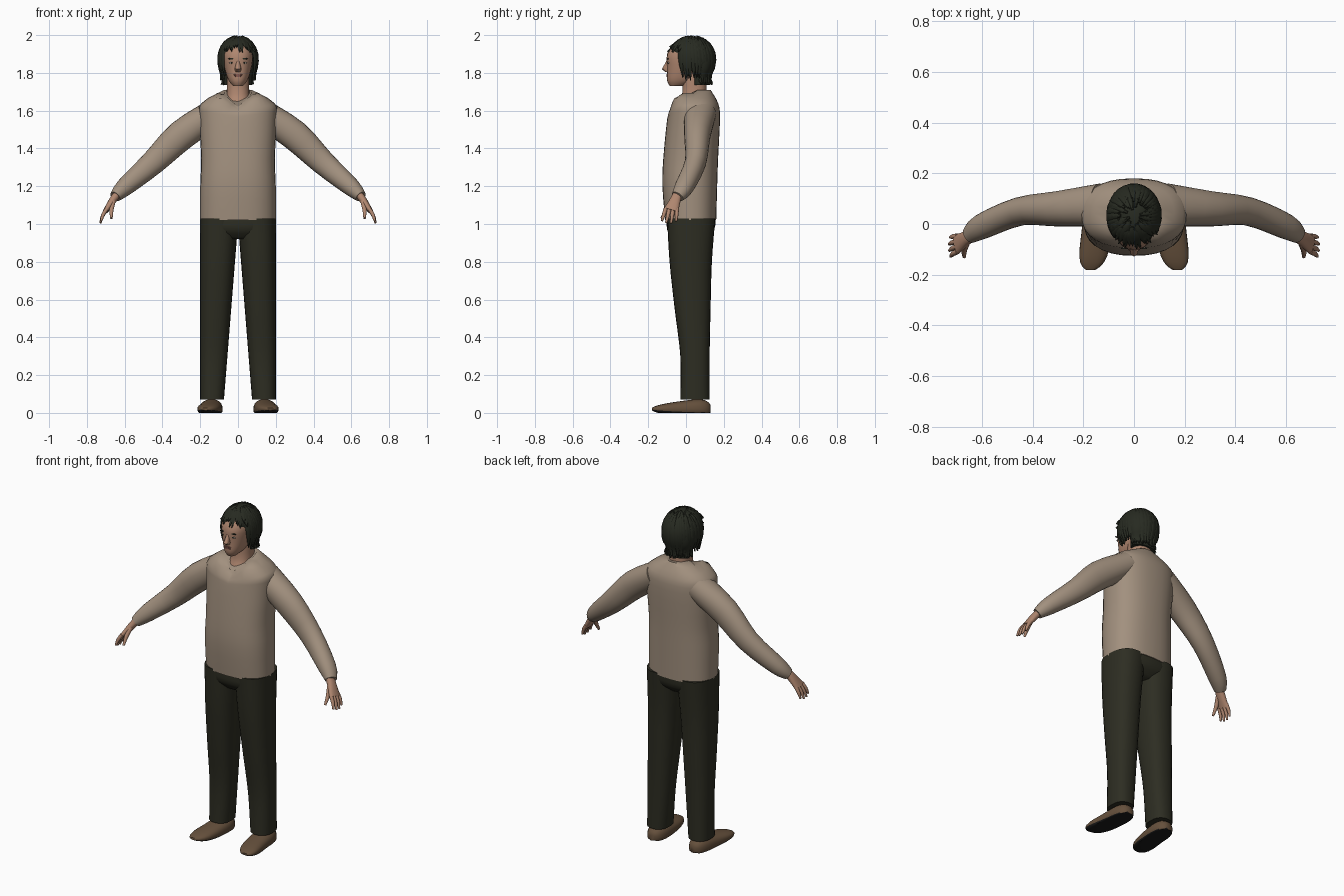
import bpy, bmesh, math, random
from mathutils import Vector

cube = bpy.data.objects.get("Cube")
if cube:
    bpy.data.objects.remove(cube, do_unlink=True)
random.seed(4)
X, Y, Z = Vector((1, 0, 0)), Vector((0, 1, 0)), Vector((0, 0, 1))
SIDES = (("left", 1), ("right", -1))


def material(name, *rgb):
    mat = bpy.data.materials.new(name)
    mat.use_nodes = True
    mat.diffuse_color = (*rgb, 1)
    mat.node_tree.nodes["Principled BSDF"].inputs["Base Color"].default_value = (*rgb, 1)
    return mat


WOOL = material("beige wool", .36, .28, .21)
CLOTH = material("dark trouser cloth", .026, .026, .016)
HAIR = material("dark hair", .02, .023, .015)
SKIN = material("skin", .43, .24, .16)
LEATHER = material("brown leather", .13, .08, .045)
SOLE = material("black sole", .01, .01, .01)
LIPS = material("lips", .24, .1, .08)
EYE = material("eye white", .45, .4, .35)


def clamp(value):
    return min(max(value, 0), 1)


def smooth_rows(rows, steps):
    """Resample control rows along a Catmull-Rom curve."""
    rows = [Vector(row) for row in rows]
    result = []
    for i in range(len(rows) - 1):
        before, start = rows[max(i - 1, 0)], rows[i]
        end, after = rows[i + 1], rows[min(i + 2, len(rows) - 1)]
        leave, arrive = (end - before) / 2, (after - start) / 2
        for k in range(steps):
            t = k / steps
            fall = (1 - t) ** 2
            result.append(start * fall * (1 + 2 * t) + leave * t * fall
                          + end * t * t * (3 - 2 * t) - arrive * t * t * (1 - t))
    return result + [rows[-1]]


def signed_power(value, exponent):
    return math.copysign(abs(value) ** exponent, value)


def loft(name, rows, mat, n=24, power=2.3, axis=None, ref=X, side=1, steps=3):
    """Skin rings given as (x, y, z, half width, half depth) along a path or fixed axis."""
    rows = smooth_rows(rows, steps)
    centres = [Vector(row[:3]) for row in rows]
    last = len(rows) - 1
    bm, rings = bmesh.new(), []
    for i, row in enumerate(rows):
        along = axis or (centres[min(i + 1, last)] - centres[max(i - 1, 0)]).normalized()
        across = (ref - along * ref.dot(along)).normalized()
        depth = along.cross(across)
        ring = []
        for k in range(n):
            angle = math.tau * k / n
            point = centres[i] + across * signed_power(math.cos(angle), 2 / power) * row[3] \
                + depth * signed_power(math.sin(angle), 2 / power) * row[4]
            ring.append(bm.verts.new((point.x * side, point.y, max(point.z, 0))))
        rings.append(ring)
    for low, high in zip(rings, rings[1:]):
        for k in range(n):
            nxt = (k + 1) % n
            bm.faces.new((low[k], low[nxt], high[nxt], high[k]))
    bm.faces.new(rings[0])
    bm.faces.new(rings[-1])
    bmesh.ops.recalc_face_normals(bm, faces=bm.faces)
    mesh = bpy.data.meshes.new(name)
    bm.to_mesh(mesh)
    bm.free()
    mesh.materials.append(mat)
    mesh.polygons.foreach_set("use_smooth", [True] * len(mesh.polygons))
    mesh.set_sharp_from_angle(angle=math.radians(50))
    ob = bpy.data.objects.new(name, mesh)
    bpy.context.collection.objects.link(ob)
    return ob


def body(name, rows, mat, centre=lambda z: 0, **options):
    """Level rings from rows of (height, half width, front y, back y)."""
    return loft(name, [(centre(z), (front + back) / 2, z, width, (back - front) / 2)
                       for z, width, front, back in rows], mat, axis=Z, **options)


def plate(name, x, y, z, width, height, mat, side=1):
    """Thin oval plate on the face."""
    loft(name, [(x, y, z, width, height), (x, y - .006, z, width * .9, height * .8)],
         mat, n=12, power=2, axis=-Y, side=side, steps=1)


def digit(name, base, tip, radius, side):
    """Finger or thumb, slightly bowed and tapering to the tip."""
    middle = base.lerp(tip, .5) + X * .005
    loft(name, [(*base, radius, radius), (*middle, radius * .9, radius * .9),
                (*tip, radius / 2, radius / 2)], SKIN, n=10, power=2, ref=Y, side=side)


# Sweater, with the collar dipped into a V at the front
sweater = body("sweater", [(1.02, .2, -.11, .16), (1.2, .2, -.125, .165), (1.35, .195, -.12, .17),
                           (1.56, .205, -.1, .18), (1.64, .195, -.09, .17), (1.71, .075, -.055, .13)],
               WOOL, n=32, power=2.4)
for v in sweater.data.vertices:
    if v.co.y < .04:
        middle = 1 - clamp(abs(v.co.x) / (.2 if v.co.z < 1.65 else .1))
        v.co.z -= .09 * middle * clamp((v.co.z - 1.55) / .15)

# Neck, head and nose
body("neck", [(1.58, .07, -.045, .12), (1.63, .07, -.045, .12), (1.69, .06, -.02, .11),
              (1.8, .06, -.02, .11)], SKIN)
body("head", [(1.73, .025, -.085, -.02), (1.76, .05, -.1, .06), (1.82, .07, -.1, .1),
              (1.9, .08, -.1, .12), (1.96, .06, -.06, .1)], SKIN)
body("nose", [(1.87, .008, -.1, -.07), (1.82, .018, -.128, -.07), (1.805, .014, -.11, -.07)],
     SKIN, n=12, power=2, steps=1)

# Eyes, brows and mouth
for label, side in SIDES:
    plate(f"{label}_eye", .033, -.09, 1.853, .014, .005, EYE, side)
    plate(f"{label}_iris", .033, -.092, 1.853, .005, .005, HAIR, side)
    plate(f"{label}_brow", .033, -.093, 1.875, .02, .004, HAIR, side)
plate("upper_lip", 0, -.098, 1.79, .024, .005, LIPS)
plate("lower_lip", 0, -.098, 1.782, .02, .005, LIPS)


def hair_radius(phi):
    """Dome above the ears, nearly upright below them."""
    return max(math.cos(phi), .75 if phi < 0 else 0)


def hair_height(phi):
    return 1.875 + math.sin(phi) * (.12 if phi > 0 else .14)


# Hair cap, its front edge drawn back around the face
cap = []
for degrees in range(-80, 90, 10):
    phi = math.radians(degrees)
    r = hair_radius(phi)
    cap.append((hair_height(phi), .1 * r, .03 - .12 * r * clamp((degrees + 30) / 50), .03 + .12 * r))
body("hair_cap", cap, HAIR, n=28, steps=1)

# Overlapping hair locks swept down from the crown
LOCKS = 46
for i in range(LOCKS):
    around = math.tau * i / LOCKS + random.uniform(-.05, .05)
    facing = math.cos(around)
    end = 24 if facing > .65 else -48 if facing > -.3 else -75
    low = math.radians(end + random.uniform(-8, 8))
    high = math.radians(random.uniform(55, 80))
    path = []
    for k in range(9):
        t = k / 8
        phi = high + (low - high) * t
        r = hair_radius(phi) + .12 * t ** 6
        turn = around + .12 * t
        path.append((.104 * r * math.sin(turn), .033 - .122 * r * math.cos(turn), hair_height(phi),
                     .017 * math.sin(math.pi * (.1 + .87 * t)), .006))
    loft("hair_lock", path, HAIR, n=6, power=2, steps=1,
         ref=Vector((math.cos(around), math.sin(around), 0)))

# Hips
body("hips", [(.92, .13, -.06, .1), (.97, .19, -.1, .15), (1.04, .196, -.1, .155)],
     CLOTH, n=28, power=2.5)

for label, side in SIDES:
    # Sleeve
    loft(f"{label}_sleeve", [(.13, .075, 1.585, .085, .075), (.3, .06, 1.47, .07, .08),
                             (.45, .05, 1.325, .056, .065), (.6, -.01, 1.195, .05, .048),
                             (.65, -.045, 1.145, .034, .03)], WOOL, power=2.1, ref=Y, side=side)

    # Palm, fingers and thumb
    loft(f"{label}_palm", [(.63, -.04, 1.17, .025, .02), (.66, -.055, 1.13, .028, .02),
                           (.7, -.08, 1.07, .04, .014)], SKIN, n=16, ref=Y, side=side)
    for k in range(4):
        spread = (k - 1.5) * .02
        knuckle = Vector((.695, spread - .078, 1.08))
        reach = 1 - abs(k - 1.6) / 8
        digit(f"{label}_finger", knuckle, knuckle + Vector((.036, spread / 3 - .015, -.08)) * reach,
              .011, side)
    digit(f"{label}_thumb", Vector((.66, -.075, 1.12)), Vector((.67, -.13, 1.03)), .013, side)

    # Trouser leg, its outer edge upright and its inner edge leaning
    body(f"{label}_trouser_leg", [(z, .06 + .04 * z, front, back) for z, front, back in (
        (.07, -.03, .125), (.3, -.03, .125), (.55, -.06, .13), (.8, -.087, .137), (1.03, -.1, .155))],
        CLOTH, centre=lambda z: .14 - .04 * z, power=2.4, side=side, steps=4)

    # Shoe, rounded at heel and toe, with a flat dark underside
    outline = []
    for k in range(1, 14):
        t = (1 - math.cos(math.pi * k / 14)) / 2
        rounding = math.sqrt(1 - abs(2 * t - 1) ** 4)
        outline.append((.138 + .034 * t * t, .135 - .32 * t, .02,
                        .06 * rounding, (.065 - .045 * t) * rounding))
    shoe = loft(f"{label}_shoe", outline, LEATHER, power=2.4, axis=-Y, side=side, steps=1)
    shoe.data.materials.append(SOLE)
    for face in shoe.data.polygons:
        if face.normal.z < -.5:
            face.material_index = 1
